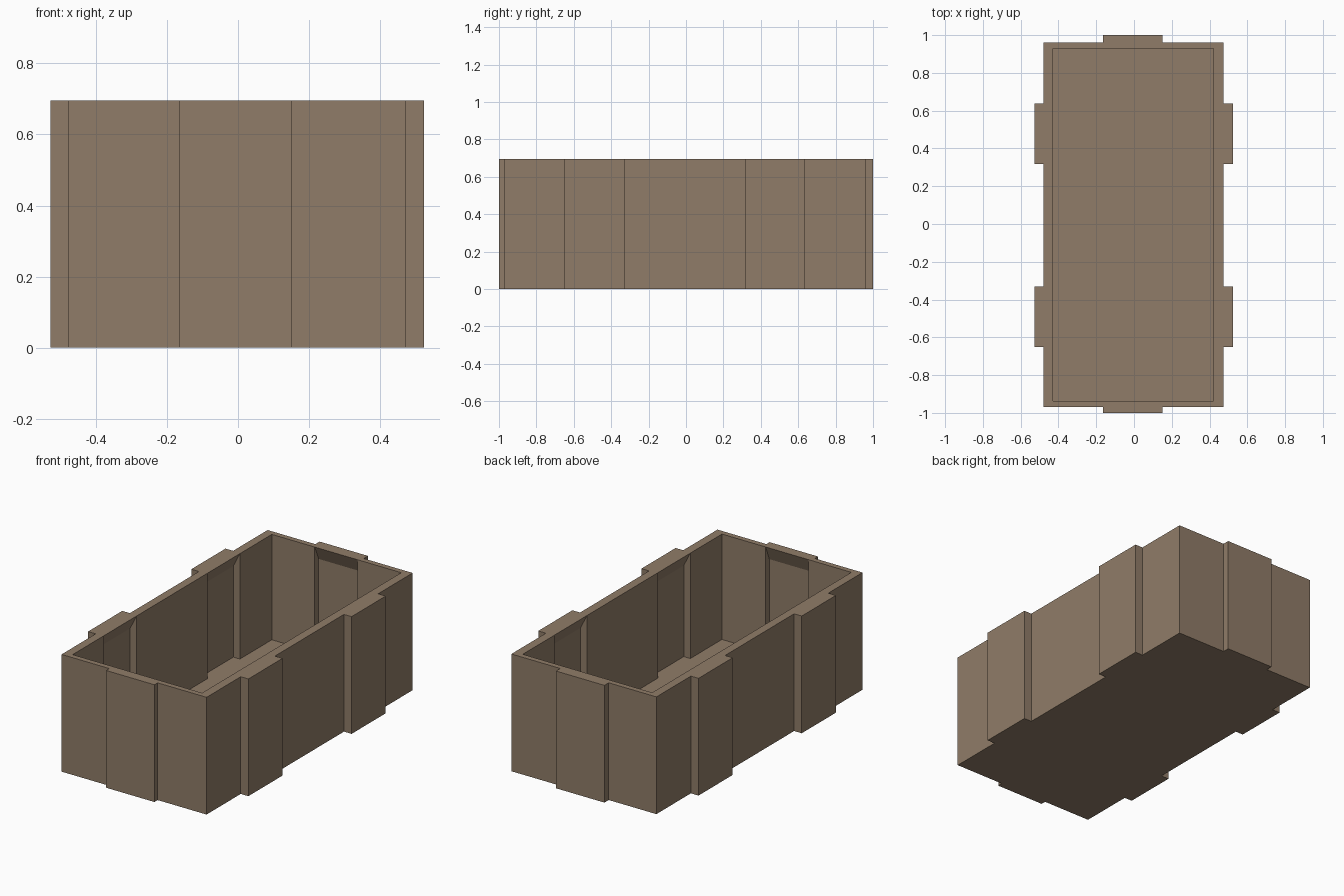
import bpy, bmesh

if "Cube" in bpy.data.objects:
    bpy.data.objects.remove(bpy.data.objects["Cube"])

TOP, FLOOR, SLOPE = 0.695, 0.07, 0.085
SIDE_PANELS = [(-0.65, -0.33), (0.317, 0.637)]   # y ranges of side panels
END_PANEL = (-0.165, 0.152)                      # x range of end panels


def outline(x0, x1, y0, y1, side, front, back, inset_side, inset_end):
    """Counter-clockwise rectangle with stepped panels on every wall."""
    a, b = END_PANEL[0] + inset_end, END_PANEL[1] - inset_end
    ys = [(p + inset_side, q - inset_side) for p, q in SIDE_PANELS]
    pts = [(x0, y0), (a, y0), (a, y0 - front), (b, y0 - front), (b, y0), (x1, y0)]
    for p, q in ys:
        pts += [(x1, p), (x1 + side, p), (x1 + side, q), (x1, q)]
    pts += [(x1, y1), (b, y1), (b, y1 + back), (a, y1 + back), (a, y1), (x0, y1)]
    for p, q in reversed(ys):
        pts += [(x0, q), (x0 - side, q), (x0 - side, p), (x0, p)]
    return pts


outer = outline(-0.478, 0.473, -0.97, 0.96, 0.05, 0.03, 0.04, 0, 0)
inner_box = (-0.428, 0.421, -0.938, 0.928)
rim = outline(*inner_box, 0, 0, 0, 0.008, 0.018)
niche = outline(*inner_box, 0.043, 0.034, 0.038, 0.008, 0.018)

# Loft: outer wall, flat rim, sloped niche heads, inner wall
bm = bmesh.new()
loops = [[bm.verts.new((x, y, z)) for x, y in pts]
         for pts, z in ((outer, 0), (outer, TOP), (rim, TOP),
                        (niche, TOP - SLOPE), (niche, FLOOR))]
n = len(outer)
for lo, hi in zip(loops, loops[1:]):
    for i in range(n):
        j = (i + 1) % n
        bm.faces.new((lo[i], lo[j], hi[j], hi[i]))

# Underside and inner floor
bm.faces.new(reversed(loops[0]))
bm.faces.new(loops[-1])
bmesh.ops.remove_doubles(bm, verts=bm.verts[:], dist=0.0001)
bmesh.ops.recalc_face_normals(bm, faces=bm.faces[:])

mesh = bpy.data.meshes.new("open_crate")
bm.to_mesh(mesh)
bm.free()
crate = bpy.data.objects.new("open_crate", mesh)
bpy.context.collection.objects.link(crate)

# Single brown colour
brown = bpy.data.materials.new("dusty_brown")
brown.diffuse_color = (0.279, 0.202, 0.138, 1)
brown.use_nodes = True
brown.node_tree.nodes["Principled BSDF"].inputs["Base Color"].default_value = brown.diffuse_color
mesh.materials.append(brown)
